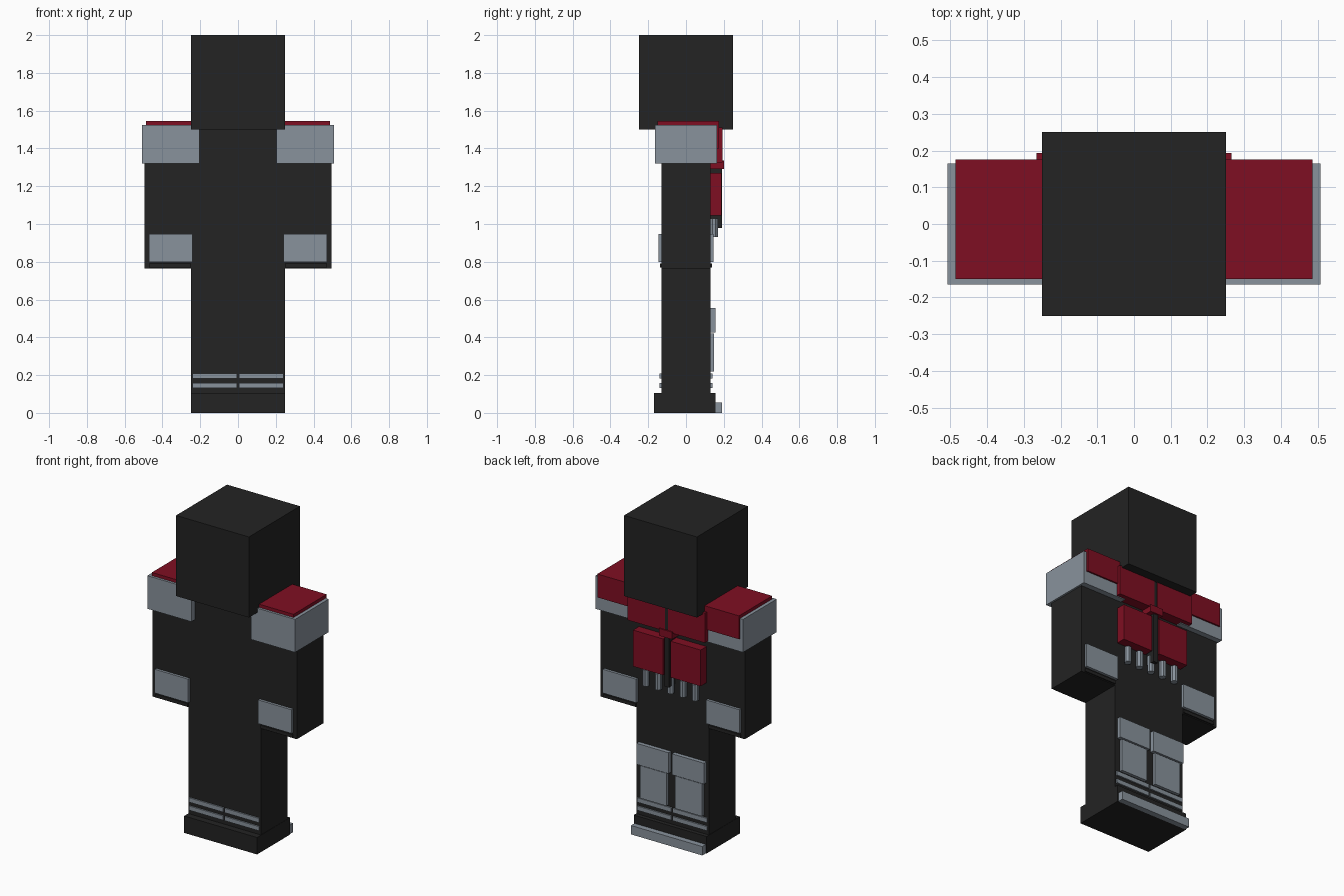
import bpy, bmesh, math
from mathutils import Matrix, Vector

cube = bpy.data.objects.get("Cube")
if cube:
    bpy.data.objects.remove(cube, do_unlink=True)


def material(name, rgb):
    m = bpy.data.materials.new(name)
    m.use_nodes = True
    col = (*rgb, 1.0)
    m.diffuse_color = col
    m.node_tree.nodes["Principled BSDF"].inputs["Base Color"].default_value = col
    return m


DARK = material("charcoal", (0.0168, 0.0168, 0.0168))
GREY = material("steel_grey", (0.25, 0.29, 0.335))
RED = material("deep_red", (0.212, 0.0045, 0.0160))


def finish(name, bm, mat):
    mesh = bpy.data.meshes.new(name)
    bm.to_mesh(mesh)
    bm.free()
    mesh.materials.append(mat)
    ob = bpy.data.objects.new(name, mesh)
    bpy.context.collection.objects.link(ob)
    return ob


def box(name, x, y, z, mat):
    """Box from (min, max) ranges on each axis."""
    bm = bmesh.new()
    size = [r[1] - r[0] for r in (x, y, z)]
    mid = Vector([(r[0] + r[1]) / 2 for r in (x, y, z)])
    bmesh.ops.create_cube(bm, size=1, matrix=Matrix.Translation(mid) @ Matrix.Diagonal((*size, 1)))
    return finish(name, bm, mat)


def pair(name, x, y, z, mat):
    """Matching boxes on the left (+x) and right (-x)."""
    box("left_" + name, x, y, z, mat)
    box("right_" + name, (-x[1], -x[0]), y, z, mat)


# Body
box("head", (-0.25, 0.25), (-0.25, 0.25), (1.5, 2.0), DARK)
box("torso", (-0.25, 0.25), (-0.13, 0.13), (0.765, 1.5), DARK)
pair("arm", (0.25, 0.495), (-0.13, 0.13), (0.765, 1.5), DARK)
pair("leg", (0.0, 0.248), (-0.13, 0.13), (0.1, 0.765), DARK)
pair("boot", (0.0, 0.25), (-0.17, 0.155), (0.0, 0.105), DARK)
box("heel_plate", (-0.245, 0.245), (0.155, 0.19), (0.0, 0.055), GREY)

# Shoulder armour with red caps
pair("shoulder_guard", (0.205, 0.507), (-0.165, 0.165), (1.32, 1.525), GREY)
pair("shoulder_cap", (0.21, 0.486), (-0.15, 0.175), (1.40, 1.545), RED)

# Back armour
pair("upper_back_plate", (0.01, 0.265), (0.13, 0.193), (1.325, 1.51), RED)
pair("lower_back_plate", (0.025, 0.232), (0.13, 0.188), (1.045, 1.27), RED)
box("spine_strap", (-0.015, 0.015), (0.13, 0.19), (0.98, 1.5), DARK)
box("back_clasp", (-0.045, 0.045), (0.13, 0.2), (1.29, 1.335), RED)

# Row of small canisters below the back plates
for i in range(5):
    bm = bmesh.new()
    bmesh.ops.create_cone(bm, cap_ends=True, segments=8, radius1=0.021, radius2=0.021, depth=0.1,
                          matrix=Matrix.Translation((0.085 * (i - 2), 0.149, 0.98))
                          @ Matrix.Rotation(math.pi / 8, 4, "Z"))
    finish("back_canister_%d" % (i + 1), bm, GREY)

# Wrist plates, wrist trims and ankle bands on front and back
for side, s in (("front", -1), ("back", 1)):
    def out(d):
        return tuple(sorted((s * 0.13, s * d)))
    pair(side + "_wrist_plate", (0.24, 0.47), out(0.146), (0.80, 0.947), GREY)
    pair(side + "_wrist_trim", (0.25, 0.47), out(0.138), (0.77, 0.79), DARK)
    pair(side + "_upper_ankle_band", (0.005, 0.24), out(0.139), (0.182, 0.209), GREY)
    pair(side + "_lower_ankle_band", (0.005, 0.24), out(0.139), (0.132, 0.158), GREY)

# Calf armour
pair("upper_calf_plate", (0.012, 0.232), (0.13, 0.155), (0.425, 0.555), GREY)
pair("lower_calf_plate", (0.03, 0.213), (0.13, 0.149), (0.218, 0.42), GREY)
